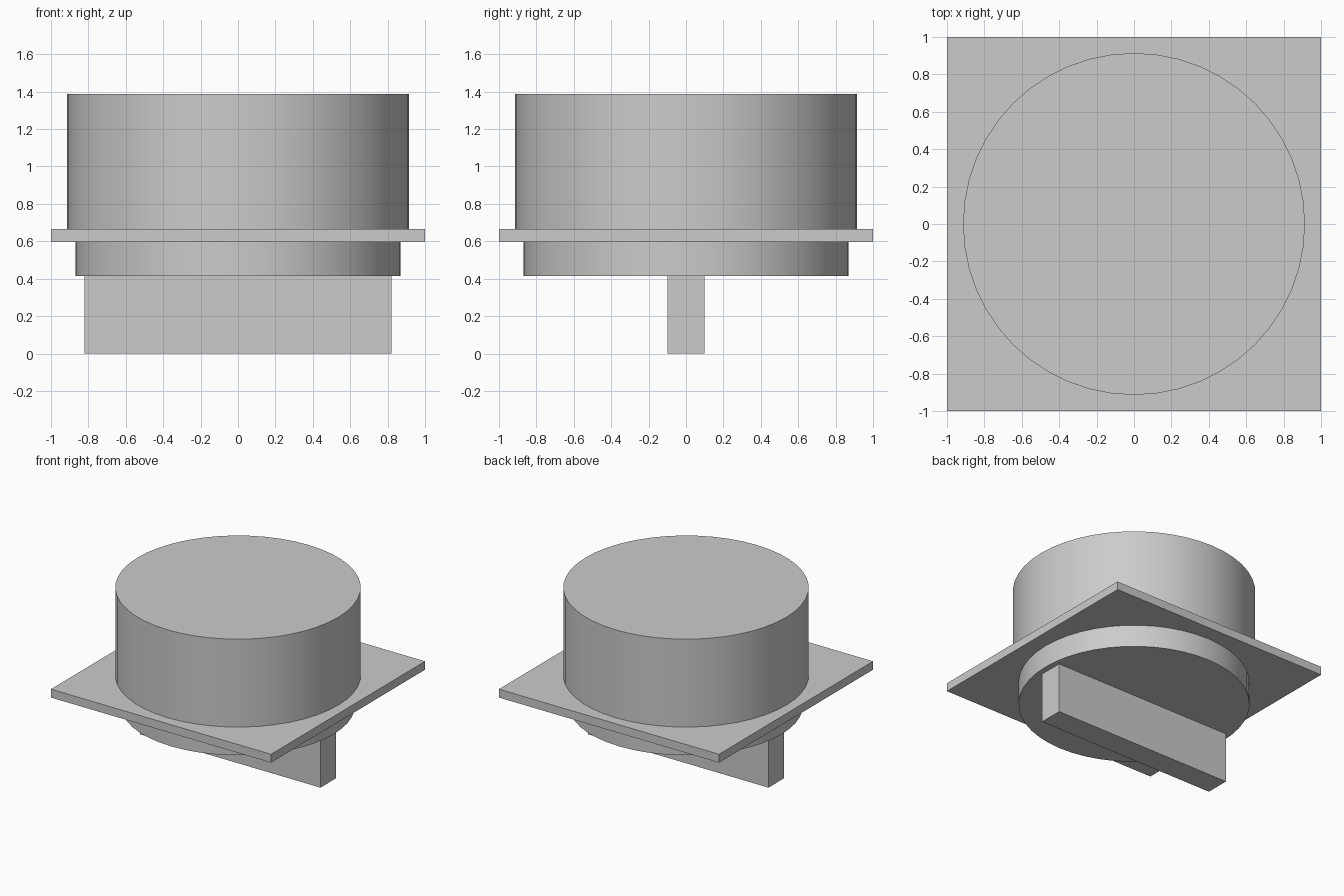
import bpy
import math

cube = bpy.data.objects.get("Cube")
if cube:
    bpy.data.objects.remove(cube, do_unlink=True)

# Single plain grey
grey = bpy.data.materials.new("plain_grey")
grey.use_nodes = True
colour = (0.6, 0.6, 0.6, 1.0)
grey.diffuse_color = colour
grey.node_tree.nodes["Principled BSDF"].inputs["Base Color"].default_value = colour


def finish(name):
    obj = bpy.context.object
    obj.name = name
    obj.data.name = name
    obj.data.materials.append(grey)
    return obj


def box(name, width, depth, bottom, top):
    bpy.ops.mesh.primitive_cube_add(size=1, location=(0, 0, (bottom + top) / 2))
    obj = finish(name)
    obj.scale = (width, depth, top - bottom)
    bpy.ops.object.transform_apply(location=False, rotation=False, scale=True)
    return obj


def drum(name, radius, bottom, top):
    bpy.ops.mesh.primitive_cylinder_add(
        vertices=48, radius=radius, depth=top - bottom,
        location=(0, 0, (bottom + top) / 2))
    obj = finish(name)
    bpy.ops.object.shade_smooth_by_angle(angle=math.radians(30))
    return obj


# Grip bar underneath, running left to right
box("grip_bar", 1.64, 0.2, 0.0, 0.414)

# Collar below the plate
drum("lower_collar", 0.87, 0.414, 0.597)

# Thin square mounting plate
box("mounting_plate", 2.0, 2.0, 0.597, 0.666)

# Large drum on top
drum("upper_drum", 0.914, 0.666, 1.388)
